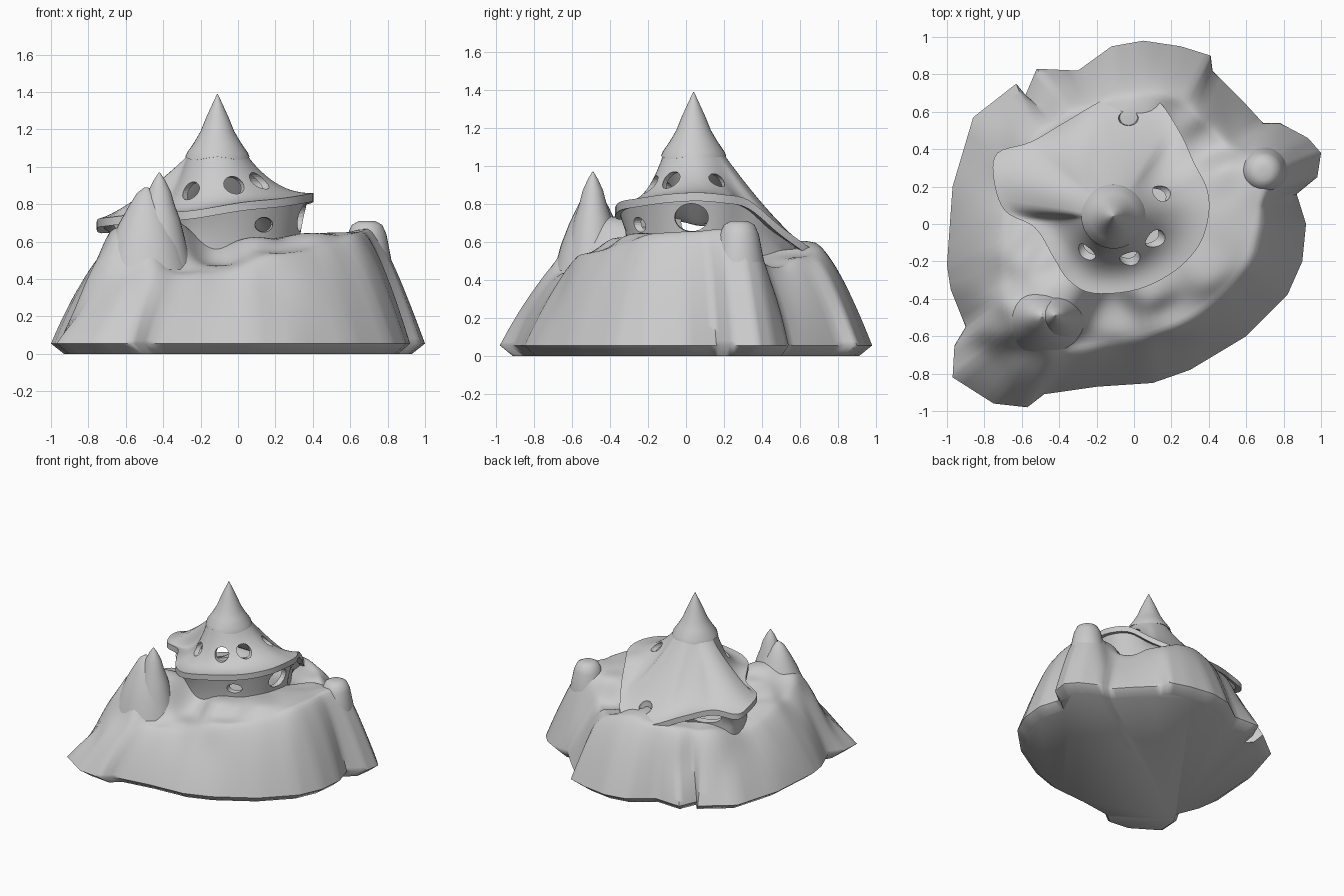
import bpy, bmesh, math
from mathutils import Vector

if "Cube" in bpy.data.objects:
    bpy.data.objects.remove(bpy.data.objects["Cube"])

def finish(ob, angle=40):
    bpy.ops.object.select_all(action='DESELECT')
    ob.select_set(True)
    bpy.context.view_layer.objects.active = ob
    bpy.ops.object.shade_smooth_by_angle(angle=math.radians(angle))

def loft(name, rings, cap=True, wrap=False, angle=40):
    """Skin closed rings of equal point count; wrap joins last ring to first."""
    bm = bmesh.new()
    vs = [[bm.verts.new(p) for p in r] for r in rings]
    n = len(rings[0])
    for a, b in zip(vs, vs[1:] + (vs[:1] if wrap else [])):
        for i in range(n):
            bm.faces.new((a[i], a[(i + 1) % n], b[(i + 1) % n], b[i]))
    if cap and not wrap:
        bm.faces.new(vs[0][::-1])
        bm.faces.new(vs[-1])
    bmesh.ops.recalc_face_normals(bm, faces=bm.faces)
    me = bpy.data.meshes.new(name)
    bm.to_mesh(me)
    bm.free()
    ob = bpy.data.objects.new(name, me)
    bpy.context.collection.objects.link(ob)
    finish(ob, angle)
    return ob

def resample(pts, k, smooth=False):
    """Subdivide a closed outline, optionally as a Catmull-Rom curve."""
    out, n = [], len(pts)
    P = [Vector(p) for p in pts]
    for i in range(n):
        a, b, c, d = P[i - 1], P[i], P[(i + 1) % n], P[(i + 2) % n]
        for j in range(k):
            t = j / k
            if smooth:
                out.append(.5 * (2 * b + (c - a) * t + (2 * a - 5 * b + 4 * c - d) * t * t
                                 + (3 * b - a - 3 * c + d) * t ** 3))
            else:
                out.append(b.lerp(c, t))
    return out

def blob(name, loc, scale, rot=0):
    bpy.ops.mesh.primitive_uv_sphere_add(segments=20, ring_count=12, location=loc, rotation=(0, 0, rot))
    ob = bpy.context.object
    ob.name = name
    ob.scale = scale
    ob.hide_render = True
    ob.hide_viewport = True
    return ob

def cut(ob, cutters):
    for c in cutters:
        m = ob.modifiers.new("opening", 'BOOLEAN')
        m.operation, m.solver, m.object = 'DIFFERENCE', 'EXACT', c

# hill: foot outline and key heights of the ground
foot = [(-1, -.22), (-.97, .2), (-.86, .57), (-.63, .75), (-.58, .69), (-.52, .83), (-.3, .82),
        (-.12, .95), (.05, .98), (.25, .95), (.41, .9), (.42, .82), (.58, .66), (.69, .54),
        (.78, .54), (.93, .46), (1, .38), (.98, .25), (.87, .16), (.92, 0), (.9, -.2),
        (.82, -.38), (.6, -.6), (.3, -.78), (.1, -.85), (-.2, -.87), (-.48, -.91),
        (-.57, -.98), (-.75, -.96), (-.97, -.82), (-.96, -.65), (-.9, -.55), (-.98, -.35)]
ground = [(-.1, -.5, .47), (-.1, -.72, .41), (.2, -.72, .44), (.2, -.5, .54), (.45, -.5, .54),
          (.1, -.35, .63), (.4, -.25, .65), (.55, -.4, .58), (.72, -.2, .65), (.75, 0, .66),
          (.55, 0, .65), (.7, .2, .67), (.74, .34, .69), (.5, .25, .64), (.4, .45, .46),
          (.58, .5, .42), (.3, .6, .52), (.1, .78, .58), (.28, .78, .57), (0, .6, .61),
          (-.15, .7, .57), (-.35, .6, .56), (-.5, .7, .44), (-.6, .5, .55), (-.75, .45, .45),
          (-.82, .2, .42), (-.75, 0, .5), (-.6, -.1, .58), (-.75, -.3, .52), (-.47, -.22, .68),
          (-.64, -.46, .7), (-.75, -.5, .57), (-.48, -.48, .76), (-.42, -.36, .74),
          (-.6, -.75, .44), (-.8, -.75, .38), (-.3, -.7, .42), (-.1, .05, .6), (-.3, .3, .57)]

def height(x, y):
    num = den = 0
    for a, b, z in ground:
        w = 1 / ((x - a) ** 2 + (y - b) ** 2 + .008) ** 2
        num += w * z
        den += w
    return num / den

rim = resample(foot, 4)
n = len(rim)
soft = [sum((rim[(i + j) % n] for j in range(-7, 8)), Vector((0, 0))) / 15 for i in range(n)]
rings = [[(p.x * .93, p.y * .93, 0) for p in rim]]
for i in range(46):
    s = 1 - .99 * (i / 45) ** 1.25
    f = 1 - (1 - min(1, (1 - s) / .27)) ** 1.45
    ring = []
    for p, q in zip(rim, soft):
        v = p.lerp(q, min(1, (1 - s) * 3)) * s
        ring.append((v.x, v.y, .055 + (height(v.x, v.y) - .055) * f))
    rings.append(ring)
loft("hill", rings, angle=60)

# canopy: cornice in front and on the right, sloping apron behind and left
C = Vector((-.11, .04, 0))
edge = [(.40, .05, .86), (.35, -.11, .85), (.22, -.25, .83), (.02, -.35, .81), (-.22, -.37, .77),
        (-.35, -.3, .76), (-.43, -.18, .77), (-.53, -.02, .75), (-.69, .07, .73), (-.75, .24, .72),
        (-.73, .38, .69), (-.55, .44, .7), (-.36, .55, .64), (-.12, .68, .55), (.1, .68, .55),
        (.24, .5, .68), (.32, .33, .82), (.39, .19, .85)]
lip = resample(edge, 5, True)

def canopy_ring(t, drop=0):
    ring = []
    for p in lip:
        d = Vector((p.x - C.x, p.y - C.y, 0))
        e = 2.7 - 1.4 * min(1, max(0, (d.length - .48) / .12))
        q = C + d.normalized() * (.16 - drop * .8 * (1 - t) + (d.length - .16) * t)
        q.z = p.z + (1.06 - p.z) * (1 - t) ** e - drop * (.3 + .7 * t)
        ring.append(q)
    return ring
steps = [i / 14 for i in range(15)]
canopy = loft("canopy", [canopy_ring(t) for t in steps]
              + [canopy_ring(t, .045) for t in reversed(steps)], wrap=True, angle=50)

# tower windows cut around the front and right
windows = []
for a, z in ((-127, .87), (-68, .9), (-28, .92), (25, .91)):
    r = math.radians(a)
    windows.append(blob("window_cutter", (C.x + .23 * math.cos(r), C.y + .23 * math.sin(r), z),
                        (.11, .055, .05), r))
# wall under the canopy, pierced by cave mouths
def wall_ring(s, z=None):
    return [(C.x + (p.x - C.x) * s, C.y + (p.y - C.y) * s,
             p.z - .03 if z is None else min(z, p.z - .06)) for p in lip]
wall = loft("lower_wall", [wall_ring(.84, .42), wall_ring(.84, .54), wall_ring(.87, .66), wall_ring(.94),
                           wall_ring(.86), wall_ring(.79, .66), wall_ring(.76, .54), wall_ring(.76, .42)],
            wrap=True, angle=50)
mouths = [((.14, -.26, .69), (.05, .12, .04)), ((.32, .03, .73), (.15, .09, .075)),
          ((-.6, .0, .68), (.22, .12, .09), .5), ((-.47, .42, .63), (.12, .15, .08))]
cut(wall, [blob("cave_cutter", *mo) for mo in mouths])
cut(canopy, windows + [blob("back_hole_cutter", (-.03, .57, .65), (.055, .045, .1))])

# pointed roof
def turned(name, centre, profile, sx=1, sy=1, n=32, wave=0):
    return loft(name, [[(centre[0] + sx * r * math.cos(2 * math.pi * k / n),
                         centre[1] + sy * r * math.sin(2 * math.pi * k / n),
                         z + (wave * math.cos(8 * math.pi * k / n) if j < 2 else 0))
                        for k in range(n)] for j, (r, z) in enumerate(profile)])

turned("roof", C, [(.15, 1.045), (.172, 1.045), (.163, 1.075), (.125, 1.13), (.09, 1.19),
                   (.062, 1.26), (.03, 1.33), (.002, 1.39)], wave=.008)

# rock spike on the front left spur, with its sloping shoulder
turned("rock_spike", (-.42, -.49), [(.18, .45), (.14, .6), (.11, .72), (.08, .8), (.06, .87),
                                    (.03, .93), (.003, .97)], 1, .9)
turned("spike_shoulder", (-.49, -.49), [(.24, .45), (.2, .58), (.15, .69), (.1, .78), (.05, .86), (.01, .89)],
       1, .85)
# stump on the right edge
turned("rock_stump", (.69, .28), [(.17, .3), (.145, .5), (.115, .64), (.09, .69), (.05, .71), (.01, .71)], .9, .9)
